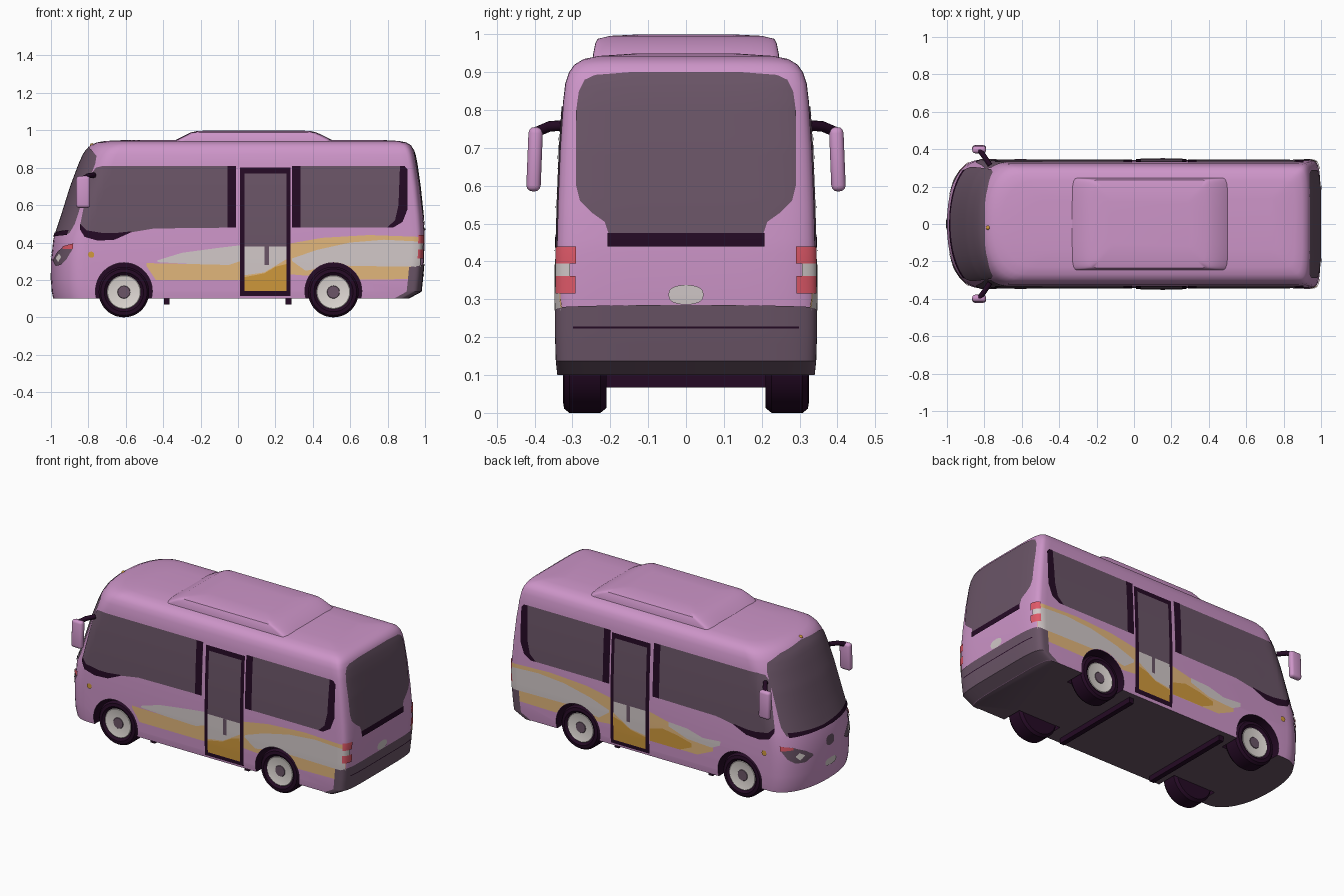
import bpy, bmesh, math
from mathutils import Vector

if "Cube" in bpy.data.objects:
    bpy.data.objects.remove(bpy.data.objects["Cube"])

def mat(name, *c):
    m = bpy.data.materials.new(name)
    m.diffuse_color = (*c, 1)
    m.use_nodes = True
    m.node_tree.nodes["Principled BSDF"].inputs["Base Color"].default_value = m.diffuse_color
    return m

PINK = mat("pink paint", .61, .30, .58)
GLASS = mat("smoked grey", .145, .09, .135)
BLACK = mat("black trim", .018, .003, .018)
SILVER = mat("silver", .74, .69, .66)
WHITE = mat("pale stripe", .64, .58, .58)
TAN = mat("tan stripe", .76, .47, .20)
OCHRE = mat("ochre stripe", .63, .32, .045)
RED = mat("red lamp", .74, .10, .14)

def add(name, bm, mats, closed=True):
    if closed:
        bmesh.ops.recalc_face_normals(bm, faces=bm.faces)
    me = bpy.data.meshes.new(name)
    bm.to_mesh(me)
    bm.free()
    for m in mats:
        me.materials.append(m)
    ob = bpy.data.objects.new(name, me)
    bpy.context.collection.objects.link(ob)
    return ob

def activate(ob):
    bpy.ops.object.select_all(action='DESELECT')
    ob.select_set(True)
    bpy.context.view_layer.objects.active = ob

def spow(v, p):
    return math.copysign(abs(v) ** p, v)

# Lofted shells: each layer is (z, half width, front x, rear x)
def ring(w, f, r, df, pf, dr, pr, n=24):
    pts = []
    for i in range(n + 1):
        t = math.pi * (i / n - .5)
        pts.append((f + df - df * spow(math.cos(t), 2 / pf), w * spow(math.sin(t), 2 / pf)))
    for i in range(n + 1):
        t = math.pi * (.5 - i / n)
        pts.append((r - dr + dr * spow(math.cos(t), 2 / pr), w * spow(math.sin(t), 2 / pr)))
    return pts

def loft(name, layers, mats, *ends):
    bm = bmesh.new()
    rows = [[bm.verts.new((x, y, z)) for x, y in ring(w, f, r, *ends)] for z, w, f, r in layers]
    for a, b in zip(rows, rows[1:]):
        for i in range(len(a)):
            j = (i + 1) % len(a)
            bm.faces.new((a[i], a[j], b[j], b[i]))
    bm.faces.new(rows[0])
    bm.faces.new(rows[-1])
    return add(name, bm, mats)

DF, PF, DR, PR = .18, 2.2, .08, 5
LAYERS = [(.10, .336, -.988, .91), (.137, .34, -.996, .978), (.2, .342, -1, .985),
          (.3, .343, -1, .994), (.42, .342, -.987, .998), (.46, .341, -.972, .997),
          (.55, .339, -.942, .99), (.7, .333, -.895, .974), (.82, .325, -.85, .957),
          (.87, .319, -.828, .947), (.90, .309, -.808, .937), (.92, .295, -.787, .925),
          (.935, .27, -.755, .90), (.943, .23, -.71, .86), (.949, .14, -.58, .76)]

def lerp(pts, u, k=1):
    for a, b in zip(pts, pts[1:]):
        if u <= b[0]:
            t = (u - a[0]) / (b[0] - a[0]) if b[0] > a[0] else 0
            return a[k] + (b[k] - a[k]) * max(t, 0)
    return pts[-1][k]

# Surface maps: plate coordinates (u, z) to a point e outside the body
def shell(z, e):
    return lerp(LAYERS, z, 1) + e, lerp(LAYERS, z, 2) - e, lerp(LAYERS, z, 3) + e

def side(s):
    def f(x, z, e):
        w, fx, r = shell(z, e)
        a, b = max(0, (fx + DF - x) / DF), max(0, (x - r + DR) / DR)
        y = w * max(0, 1 - a ** PF) ** (1 / PF) * max(0, 1 - b ** PR) ** (1 / PR)
        return x, s * y, z
    return f

def nose(t, z, e):
    w, fx, r = shell(z, e)
    return fx + DF - DF * spow(math.cos(t), 2 / PF), w * spow(math.sin(t), 2 / PF), z

def tail(t, z, e):
    w, fx, r = shell(z, e)
    return r - DR + DR * spow(math.cos(t), 2 / PR), w * spow(math.sin(t), 2 / PR), z

def tail_y(y, z, e):
    w, fx, r = shell(z, e)
    return r - DR + DR * (1 - abs(y / w) ** PR) ** (1 / PR), y, z

WHEELS = (-.61, .51)

def arch(x):
    return max([.14 + math.sqrt(.155 ** 2 - (x - c) ** 2) for c in WHEELS if abs(x - c) < .155] + [0])

# Thin plate between a lower and an upper outline, laid onto the body
def plate(name, m, surf, bot, top, e=.003, n=28, rows=10, clear=False):
    u0, u1 = bot[0][0], bot[-1][0]
    us = sorted({round(u0 + (u1 - u0) * i / n, 5) for i in range(n + 1)} | {p[0] for p in bot + top})
    bm = bmesh.new()
    grid = []
    for u in us:
        a, b = lerp(bot, u), lerp(top, u)
        if clear:
            a = max(a, arch(u))
        b = max(a + .0005, b)
        grid.append([bm.verts.new(surf(u, a + (b - a) * j / rows, e)) for j in range(rows + 1)])
    for p, q in zip(grid, grid[1:]):
        for j in range(rows):
            bm.faces.new((p[j], q[j], q[j + 1], p[j + 1]))
    bm.normal_update()
    out = sum((f.normal.dot(f.calc_center_median() - Vector((0, 0, .5))) for f in bm.faces))
    if out < 0:
        bmesh.ops.reverse_faces(bm, faces=bm.faces)
    return add(name, bm, [m], False)

def rect(name, m, surf, u0, u1, z0, z1, e=.003, **k):
    return plate(name, m, surf, [(u0, z0), (u1, z0)], [(u0, z1), (u1, z1)], e, **k)

def oval(name, m, surf, u, z, a, b, e=.004):
    c = [(math.cos(math.pi * (1 - i / 16)), math.sin(math.pi * i / 16)) for i in range(17)]
    c = [(x, abs(y) ** .7) for x, y in c]
    plate(name, m, surf, [(u + a * x, z - b * y) for x, y in c], [(u + a * x, z + b * y) for x, y in c], e, 16, 4)

def box(name, m, loc, size, bevel=0, rot=0):
    bpy.ops.mesh.primitive_cube_add(size=1, location=loc, rotation=(rot, 0, 0))
    ob = bpy.context.object
    ob.name, ob.scale = name, size
    bpy.ops.object.transform_apply(location=False, rotation=False)
    ob.data.materials.append(m)
    if bevel:
        b = ob.modifiers.new("bevel", 'BEVEL')
        b.width, b.segments = bevel, 3
        bpy.ops.object.modifier_apply(modifier="bevel")
    return ob

# Body shell with wheel arches cut out
body = loft("body", LAYERS, [PINK, GLASS], DF, PF, DR, PR)
for x in WHEELS:
    for s in (-1, 1):
        bpy.ops.mesh.primitive_cylinder_add(vertices=48, radius=.152, depth=.25, location=(x, s * .331, .14), rotation=(math.pi / 2, 0, 0))
        cutter = bpy.context.object
        cutter.hide_render = True
        cutter.data.materials.append(BLACK)
        activate(body)
        b = body.modifiers.new("arch", 'BOOLEAN')
        b.operation, b.object, b.solver, b.material_mode = 'DIFFERENCE', cutter, 'EXACT', 'TRANSFER'
        bpy.ops.object.modifier_apply(modifier="arch")
        bpy.data.objects.remove(cutter)
for p in body.data.polygons:
    if p.normal.z < -.9 and p.center.z < .105:
        p.material_index = 1

# Roof unit and underbody bars
loft("roof_unit", [(.93, .247, -.35, .52), (.95, .245, -.33, .50), (.975, .24, -.28, .45), (.988, .234, -.255, .42),
                   (.996, .2, -.22, .39), (1, .12, -.14, .31)], [PINK], .05, 4, .05, 4)
for x in (-.38, .27):
    box("underbody_bar", BLACK, (x, 0, .085), (.03, .6, .035))

# Wheels: lathed profile of (radius, y, material)
PROFILE = [(0, .314, 1), (.032, .314, 1), (.034, .311, 0), (.08, .314, 0), (.087, .316, 0), (.09, .314, 2),
           (.105, .325, 2), (.124, .322, 2), (.135, .308, 2), (.135, .226, 2), (.122, .21, 2), (0, .21, 2)]
for x in WHEELS:
    for s in (-1, 1):
        bm = bmesh.new()
        N = 48
        rows = [[bm.verts.new((x + r * math.cos(k * math.tau / N), s * y, .135 + r * math.sin(k * math.tau / N)))
                 for k in range(N)] for r, y, _ in PROFILE]
        for a, b, p in zip(rows, rows[1:], PROFILE):
            for k in range(N):
                bm.faces.new((a[k], a[(k + 1) % N], b[(k + 1) % N], b[k])).material_index = p[2]
        bmesh.ops.remove_doubles(bm, verts=bm.verts, dist=1e-5)
        add("wheel", bm, [SILVER, GLASS, BLACK])

for s in (-1, 1):
    S = side(s)
    # Side windows with black pillars
    low = [(-.845, .47), (-.82, .43), (-.75, .41), (-.66, .415), (-.57, .455), (-.45, .475), (-.01, .48)]
    plate("front_window", GLASS, S, low, [(-.845, .49), (-.79, .76), (-.76, .80), (-.72, .81), (-.01, .81)])
    plate("window_sill", BLACK, S, low[:5], [(-.845, .50), (-.81, .465), (-.72, .45), (-.66, .45), (-.57, .46)], .005)
    plate("rear_window", GLASS, S, [(.29, .48), (.83, .48), (.88, .51), (.905, .58)], [(.29, .81), (.88, .81), (.905, .79)])
    plate("rear_pillar", BLACK, S, [(.80, .48), (.83, .48), (.88, .51), (.907, .58)],
          [(.80, .482), (.84, .52), (.858, .60), (.866, .81), (.89, .81), (.907, .79)], .005)
    rect("black_pillar", BLACK, S, -.055, -.01, .48, .81, .005)
    rect("black_pillar", BLACK, S, .29, .335, .48, .81, .005)
    # Painted stripes
    if s < 0:
        plate("tan_front_stripe", TAN, S, [(-.49, .275), (-.44, .20), (.01, .20)], [(-.49, .29), (-.25, .285), (.01, .30)], clear=True)
        plate("pale_front_stripe", WHITE, S, [(-.43, .295), (-.25, .285), (-.05, .28), (.01, .30)],
              [(-.43, .305), (-.3, .345), (-.1, .372), (.01, .385)], .004)
    else:
        plate("tan_front_stripe", TAN, S, [(-.43, .25), (-.32, .20), (.01, .20)],
              [(-.43, .275), (-.25, .29), (-.14, .345), (.01, .38)], clear=True)
        plate("pale_front_stripe", WHITE, S, [(-.48, .30), (-.42, .27), (-.25, .28), (-.12, .325)],
              [(-.48, .325), (-.36, .315), (-.25, .345), (-.12, .352)], .004)
        plate("ochre_front_stripe", OCHRE, S, [(-.28, .235), (-.2, .20), (.01, .20)],
              [(-.28, .26), (-.18, .285), (-.08, .30), (.01, .275)], .005)
    plate("tan_rear_stripe", TAN, S, [(.28, .23), (.4, .22), (.6, .20), (.93, .205), (.975, .27)],
          [(.28, .395), (.45, .425), (.7, .44), (.975, .43)], clear=True)
    plate("pale_rear_stripe", WHITE, S, [(.29, .30), (.36, .25), (.6, .275), (.975, .27)],
          [(.29, .315), (.42, .36), (.6, .40), (.78, .415), (.975, .405)], .0045, clear=True)
    # Door
    rect("door_frame", BLACK, S, .012, .28, .115, .80, .005)
    rect("door_glass", GLASS, S, .035, .258, .37, .77, .007)
    rect("door_pale_panel", WHITE, S, .035, .258, .22, .38, .0075)
    plate("door_tan_panel", TAN, S, [(.035, .2), (.258, .2)], [(.035, .225), (.14, .24), (.258, .31)], .008)
    plate("door_ochre_panel", OCHRE, S, [(.035, .14), (.258, .14)], [(.035, .215), (.14, .235), (.2, .27), (.258, .285)], .0085)
    rect("door_handle", GLASS, S, .142, .166, .28, .38, .009)
    # Lamps
    oval("side_marker", OCHRE, S, -.785, .335, .016, .016, .007)
    a = 1 if s > 0 else -1
    def lamp(name, m, bot, top, e):
        plate(name, m, nose, sorted((a * u, z) for u, z in bot), sorted((a * u, z) for u, z in top), e, 14, 5)
    lamp("headlight", GLASS, [(.42, .30), (.6, .275), (.85, .28), (1.05, .31), (1.22, .365)],
         [(.42, .31), (.6, .345), (.9, .38), (1.22, .385)], .003)
    lamp("headlight_lens", SILVER, [(.62, .315), (.74, .295), (.84, .32)], [(.62, .32), (.74, .34), (.84, .325)], .005)
    lamp("front_red_lamp", RED, [(.88, .365), (1.24, .365)], [(.88, .38), (1.24, .395)], .006)
    for z0, z1, t0, m in ((.315, .362, .70, RED), (.362, .395, .82, WHITE), (.395, .44, .70, RED)):
        u = sorted((a * t0, a * 1.38))
        rect("tail_lamp", m, tail, u[0], u[1], z0, z1, .005, n=12, rows=3)
    # Wing mirrors
    box("mirror", PINK, (-.828, s * .400, .67), (.075, .038, .17), .016, s * .04)
    cu = bpy.data.curves.new("mirror_arm", 'CURVE')
    cu.dimensions, cu.bevel_depth = '3D', .014
    sp = cu.splines.new('POLY')
    sp.points.add(2)
    for p, c in zip(sp.points, ((-.77, .315, .76), (-.80, .36, .757), (-.83, .40, .74))):
        p.co = (c[0], s * c[1], c[2], 1)
    cu.use_fill_caps = True
    cu.materials.append(BLACK)
    bpy.context.collection.objects.link(bpy.data.objects.new("mirror_arm", cu))

# Windscreen and nose details
plate("windscreen", GLASS, nose, [(-1.08, .50), (-1.0, .45), (-.5, .435), (.5, .435), (1.0, .45), (1.08, .50)],
      [(-1.08, .82), (-1.0, .865), (-.6, .898), (0, .915), (.6, .898), (1.0, .865), (1.08, .82)], n=40, rows=24)
plate("wiper", BLACK, nose, [(-.95, .44), (-.1, .432), (.95, .44)], [(-.95, .468), (-.2, .455), (.1, .45), (.95, .468)], .006)
oval("nose_badge_plain", GLASS, nose, 0, .345, .09, .03)
oval("front_plate", WHITE, nose, 0, .215, .13, .022)
bpy.ops.mesh.primitive_uv_sphere_add(segments=12, ring_count=8, radius=.012, location=(-.78, -.02, .919))
bpy.context.object.name = "roof_marker"
bpy.context.object.data.materials.append(OCHRE)

# Rear window, bumper and plate
plate("back_window", GLASS, tail_y,
      [(-.29, .60), (-.28, .56), (-.25, .53), (-.215, .505), (-.2, .46), (.2, .46), (.215, .505), (.25, .53), (.28, .56), (.29, .60)],
      [(-.29, .80), (-.283, .85), (-.268, .88), (-.24, .893), (-.15, .90), (.15, .90), (.24, .893), (.268, .88), (.283, .85), (.29, .80)],
      n=40, rows=24)
rect("back_window_trim", BLACK, tail_y, -.207, .207, .44, .475, .006)
oval("back_plate", WHITE, tail_y, 0, .312, .046, .026)
h = math.pi / 2
plate("bumper", GLASS, tail, [(-h, .137), (h, .137)], [(-h, .27), (-1, .28), (0, .285), (1, .28), (h, .27)], .004, n=48)
rect("bumper_groove", BLACK, tail, -.75, .75, .223, .228, .006, rows=2)
rect("bumper_underside", GLASS, tail, -h, h, .10, .137, .004, n=48)

for ob in bpy.data.objects:
    if ob.type == 'MESH':
        activate(ob)
        bpy.ops.object.shade_smooth_by_angle(angle=math.radians(35))
